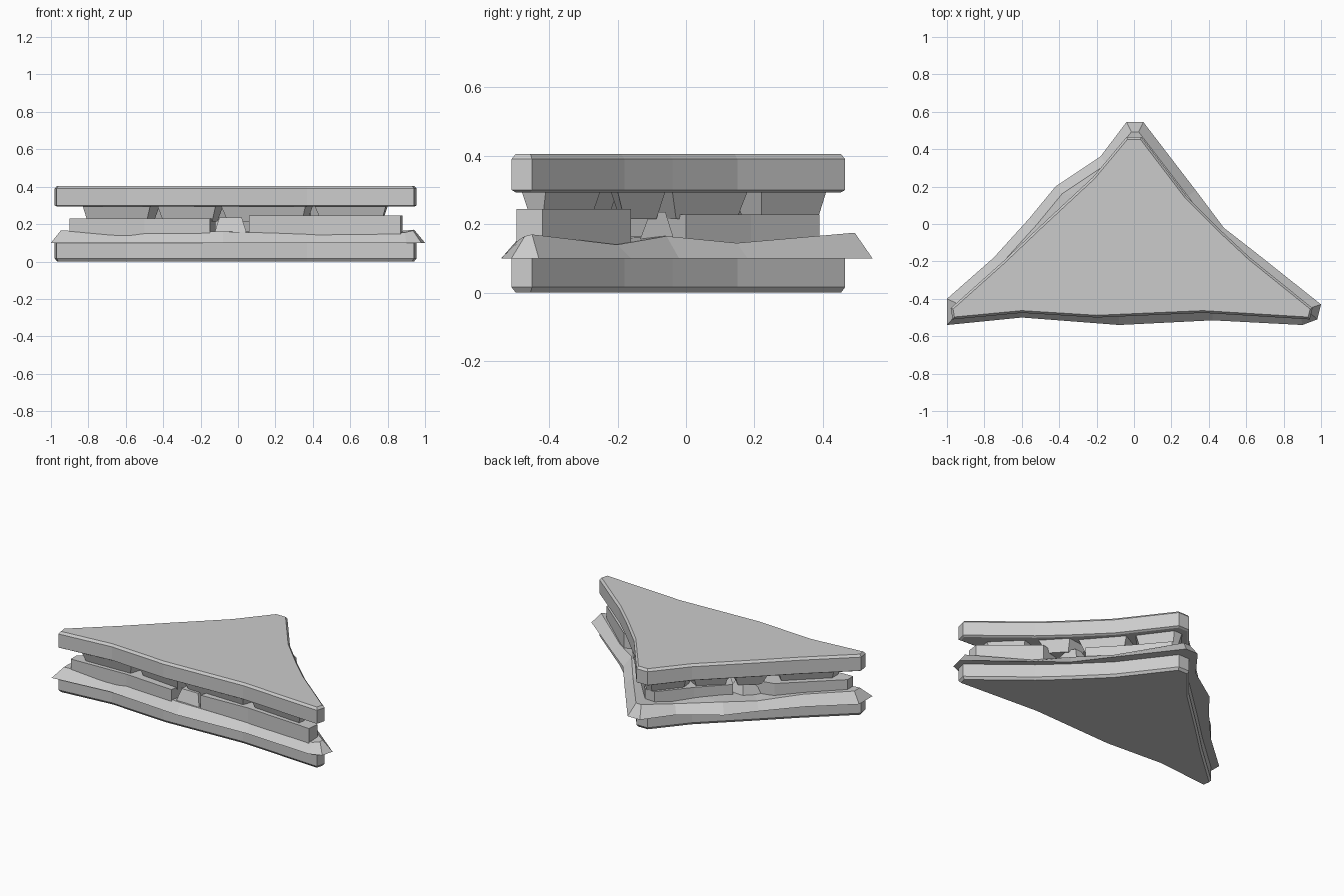
import bpy, bmesh
from mathutils import Vector


def inset(pts, d):
    # Mitred inset of a counter-clockwise outline
    out, n = [], len(pts)
    for i in range(n):
        a, b, c = (Vector(pts[(i + k) % n]) for k in (-1, 0, 1))
        u, v = (b - a).normalized(), (c - b).normalized()
        n1, n2 = Vector((-u.y, u.x)), Vector((-v.y, v.x))
        m = (n1 + n2) / (1 + n1.dot(n2))
        out.append(tuple(b + m * d))
    return out


def loft(name, rings):
    # Each ring is (outline, z) with z a number or a list of heights
    bm = bmesh.new()
    loops = []
    for pts, z in rings:
        zs = z if isinstance(z, list) else [z] * len(pts)
        loops.append([bm.verts.new((p[0], p[1], h)) for p, h in zip(pts, zs)])
    n = len(loops[0])
    for lo, hi in zip(loops, loops[1:]):
        for i in range(n):
            j = (i + 1) % n
            bm.faces.new((lo[i], lo[j], hi[j], hi[i]))
    caps = [bm.faces.new(loops[0][::-1]), bm.faces.new(loops[-1])]
    bmesh.ops.triangulate(bm, faces=caps)
    bmesh.ops.recalc_face_normals(bm, faces=bm.faces)
    me = bpy.data.meshes.new(name)
    bm.to_mesh(me)
    bm.free()
    ob = bpy.data.objects.new(name, me)
    bpy.context.collection.objects.link(ob)
    return ob


# Bread slices
bread = [(-0.97, -0.51), (-0.6, -0.475), (-0.2, -0.5), (0.37, -0.475),
         (0.94, -0.51), (0.955, -0.45), (0.62, -0.18), (0.47, -0.04),
         (0.28, 0.15), (0.04, 0.465), (-0.04, 0.465), (-0.22, 0.25),
         (-0.5, -0.01), (-0.7, -0.2), (-0.98, -0.45)]
small = inset(bread, 0.012)
loft("bottom_bread", [(small, 0), (bread, 0.016), (bread, 0.1)])
loft("top_bread", [(small, 0.293), (bread, 0.3), (bread, 0.39), (small, 0.405)])

# Lettuce leaf with a sloping wavy rim
leaf = [(-1, -0.54), (-0.6, -0.5), (-0.08, -0.54), (0.42, -0.515), (0.9, -0.54),
        (0.98, -0.51), (1, -0.43), (0.66, -0.16), (0.48, -0.02), (0.33, 0.18),
        (0.05, 0.545), (-0.04, 0.545), (-0.18, 0.36), (-0.42, 0.2),
        (-0.56, 0.03), (-0.75, -0.18), (-1, -0.4)]
heights = [0.165, 0.16, 0.16, 0.145, 0.155, 0.165, 0.17, 0.14, 0.165, 0.145,
           0.175, 0.175, 0.15, 0.165, 0.145, 0.16, 0.165]
loft("lettuce", [(leaf, 0.1), (inset(leaf, 0.052), heights)])

# Meat pieces, one per corner
meat = [
    ("left_meat", 0.23, [(-0.9, -0.48), (-0.5, -0.465), (-0.15, -0.49), (-0.12, -0.32),
                         (-0.4, -0.08), (-0.57, -0.12), (-0.9, -0.42)]),
    ("right_meat", 0.245, [(0.06, -0.48), (0.4, -0.465), (0.87, -0.495), (0.88, -0.42),
                           (0.57, -0.16), (0.4, -0.2), (0.1, -0.32)]),
    ("back_meat", 0.228, [(-0.25, -0.1), (0, -0.2), (0.3, -0.05), (0.38, 0.0), (0.2, 0.19),
                          (0.03, 0.39), (-0.04, 0.39), (-0.2, 0.2), (-0.37, 0.03)]),
]
for name, top, pts in meat:
    loft(name, [(pts, 0.14), (pts, top)])

# Tomato wedges in the gaps between the meat
wedges = [[(-0.13, -0.48), (0.05, -0.48), (0.05, -0.3), (-0.13, -0.3)],
          [(0.38, -0.13), (0.5, -0.14), (0.42, -0.03), (0.3, -0.03)],
          [(-0.5, -0.12), (-0.35, -0.08), (-0.3, 0.02), (-0.42, 0.0)]]
for i, pts in enumerate(wedges):
    loft(f"tomato_wedge_{i + 1}", [(pts, 0.14), (inset(pts, 0.03), 0.235)])

# Upper cheese chunks, wider at the top
chunks = [
    [(-0.83, -0.47), (-0.47, -0.46), (-0.42, -0.3), (-0.58, -0.15), (-0.83, -0.38)],
    [(-0.43, -0.44), (-0.12, -0.47), (-0.08, -0.33), (-0.25, -0.23), (-0.4, -0.28)],
    [(-0.09, -0.45), (0.36, -0.46), (0.4, -0.35), (0.2, -0.2), (-0.04, -0.3)],
    [(0.41, -0.45), (0.79, -0.48), (0.8, -0.41), (0.64, -0.25), (0.47, -0.3)],
    [(0.38, -0.22), (0.58, -0.2), (0.45, -0.06), (0.3, -0.08)],
    [(0.1, -0.15), (0.4, -0.04), (0.21, 0.18), (0.06, 0.1)],
    [(-0.16, 0.15), (0.1, 0.14), (0.17, 0.22), (0.03, 0.41), (-0.03, 0.41), (-0.17, 0.24)],
    [(-0.2, -0.15), (0.03, -0.1), (0.02, 0.08), (-0.2, 0.2), (-0.36, 0.06)],
    [(-0.35, -0.2), (-0.24, -0.1), (-0.38, 0.03), (-0.54, -0.1)],
]
for i, pts in enumerate(chunks):
    loft(f"cheese_chunk_{i + 1}", [(inset(pts, 0.025), 0.215), (pts, 0.296)])
